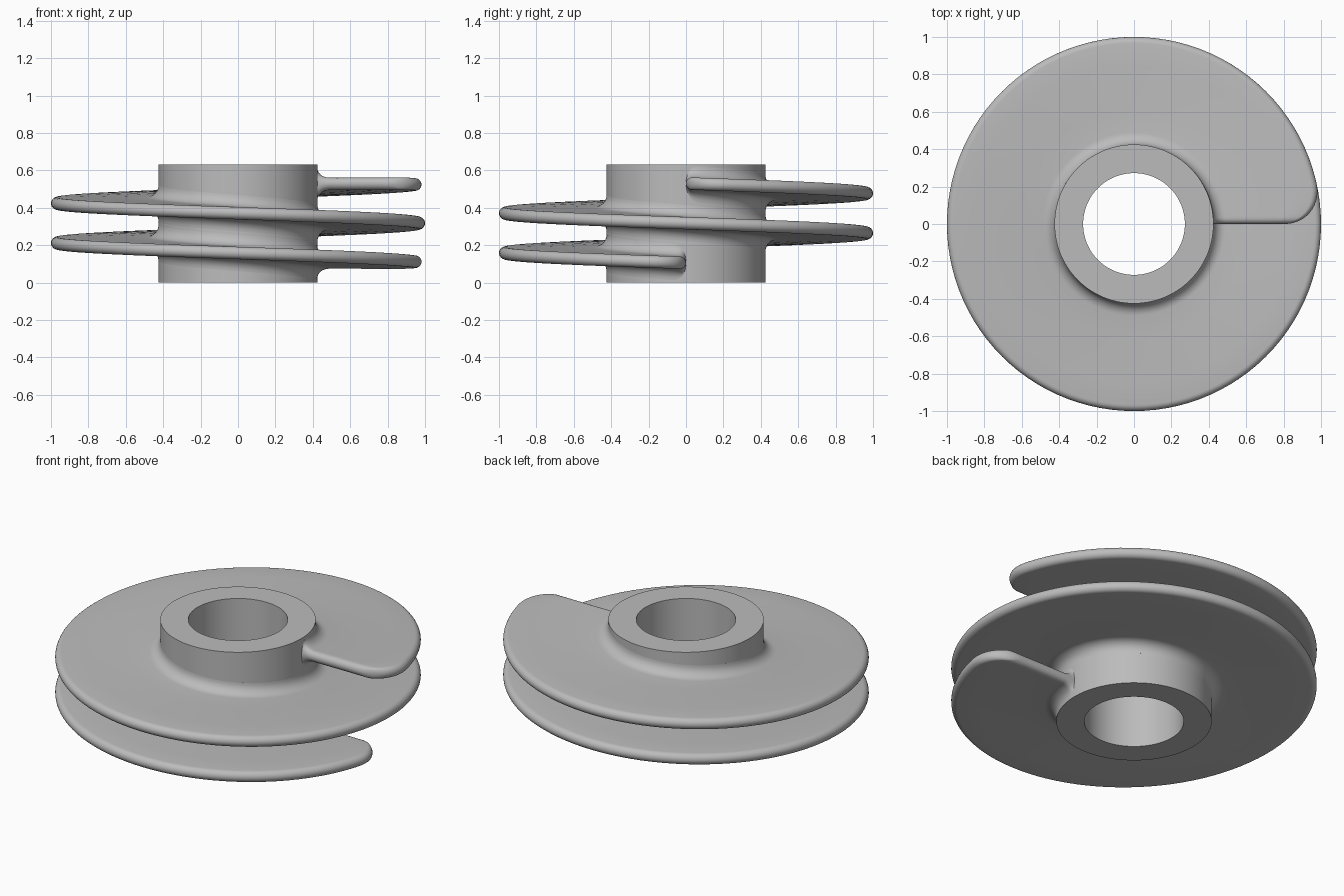
import bpy
import bmesh
from math import sin, cos, pi, sqrt, radians

cube = bpy.data.objects.get("Cube")
if cube:
    bpy.data.objects.remove(cube, do_unlink=True)

HUB_R, BORE_R, HEIGHT = 0.425, 0.272, 0.63
RIM_R, HALF, FILLET, CORNER = 1.0, 0.033, 0.065, 0.2
Z_START, PITCH, TURNS = 0.105, 0.2125, 2
SWEEP = TURNS * 2 * pi

grey = bpy.data.materials.new("plain grey")
grey.use_nodes = True
grey.diffuse_color = (0.5, 0.5, 0.5, 1)
grey.node_tree.nodes["Principled BSDF"].inputs["Base Color"].default_value = (0.5, 0.5, 0.5, 1)


def round_over(d, radius):
    """Quarter-circle rise from 0 at d = 0 to 1 at d = radius."""
    t = min(max(d / radius, 0), 1)
    return sqrt(1 - (1 - t) ** 2)


def skin(name, sections, closed):
    """Bridge a row of closed cross-sections into one smooth object."""
    bm = bmesh.new()
    rings = [[bm.verts.new(p) for p in s] for s in sections]
    pairs = list(zip(rings, rings[1:]))
    if closed:
        pairs.append((rings[-1], rings[0]))
    n = len(rings[0])
    for a, b in pairs:
        for i in range(n):
            j = (i + 1) % n
            bm.faces.new((a[i], a[j], b[j], b[i]))
    bmesh.ops.remove_doubles(bm, verts=bm.verts, dist=0.00005)
    bmesh.ops.recalc_face_normals(bm, faces=bm.faces)
    mesh = bpy.data.meshes.new(name)
    bm.to_mesh(mesh)
    bm.free()
    mesh.materials.append(grey)
    obj = bpy.data.objects.new(name, mesh)
    bpy.context.collection.objects.link(obj)
    bpy.ops.object.select_all(action='DESELECT')
    obj.select_set(True)
    bpy.context.view_layer.objects.active = obj
    bpy.ops.object.shade_smooth_by_angle(angle=radians(40))
    return obj


# Hub: a thick tube
tube = [(BORE_R, 0), (HUB_R, 0), (HUB_R, HEIGHT), (BORE_R, HEIGHT)]
skin("hub", [[(r * cos(a), r * sin(a), z) for r, z in tube]
             for a in (2 * pi * i / 128 for i in range(128))], True)


# Helical flight: rounded rim, filleted root, rounded corners at both ends
def flight_section(angle):
    end = min(angle, SWEEP - angle)
    tip = RIM_R - CORNER * (1 - round_over(end * 0.92, CORNER))
    z = Z_START + PITCH * angle / (2 * pi)
    outline = [(HUB_R - 0.015, HALF, FILLET)]
    for k in range(9):
        u = FILLET * (1 - cos(k / 8 * pi / 2))
        rise = FILLET - sqrt(max(FILLET ** 2 - (FILLET - u) ** 2, 0))
        outline.append((HUB_R + u, HALF, rise))
    for k in range(1, 4):
        start = HUB_R + FILLET
        outline.append((start + (tip - HALF - start) * k / 4, HALF, 0))
    for k in range(7):
        t = k / 6 * pi / 2
        outline.append((tip - HALF * (1 - sin(t)), HALF * cos(t), 0))
    points = []
    for side, rows in ((-1, outline), (1, outline[-2::-1])):
        for r, half, rise in rows:
            d = r * end
            dz = half * round_over(d, HALF) + rise * round_over(d, 0.08)
            points.append((r * cos(angle), -r * sin(angle), z + side * dz))
    return points


EASE, STEPS, SPANS = 0.25, 14, 200
ends = [EASE * (k / STEPS) ** 2 for k in range(STEPS)]
middle = [EASE + (SWEEP - 2 * EASE) * k / SPANS for k in range(SPANS + 1)]
stations = ends + middle + [SWEEP - a for a in reversed(ends)]
skin("helical_flight", [flight_section(a) for a in stations], False)
